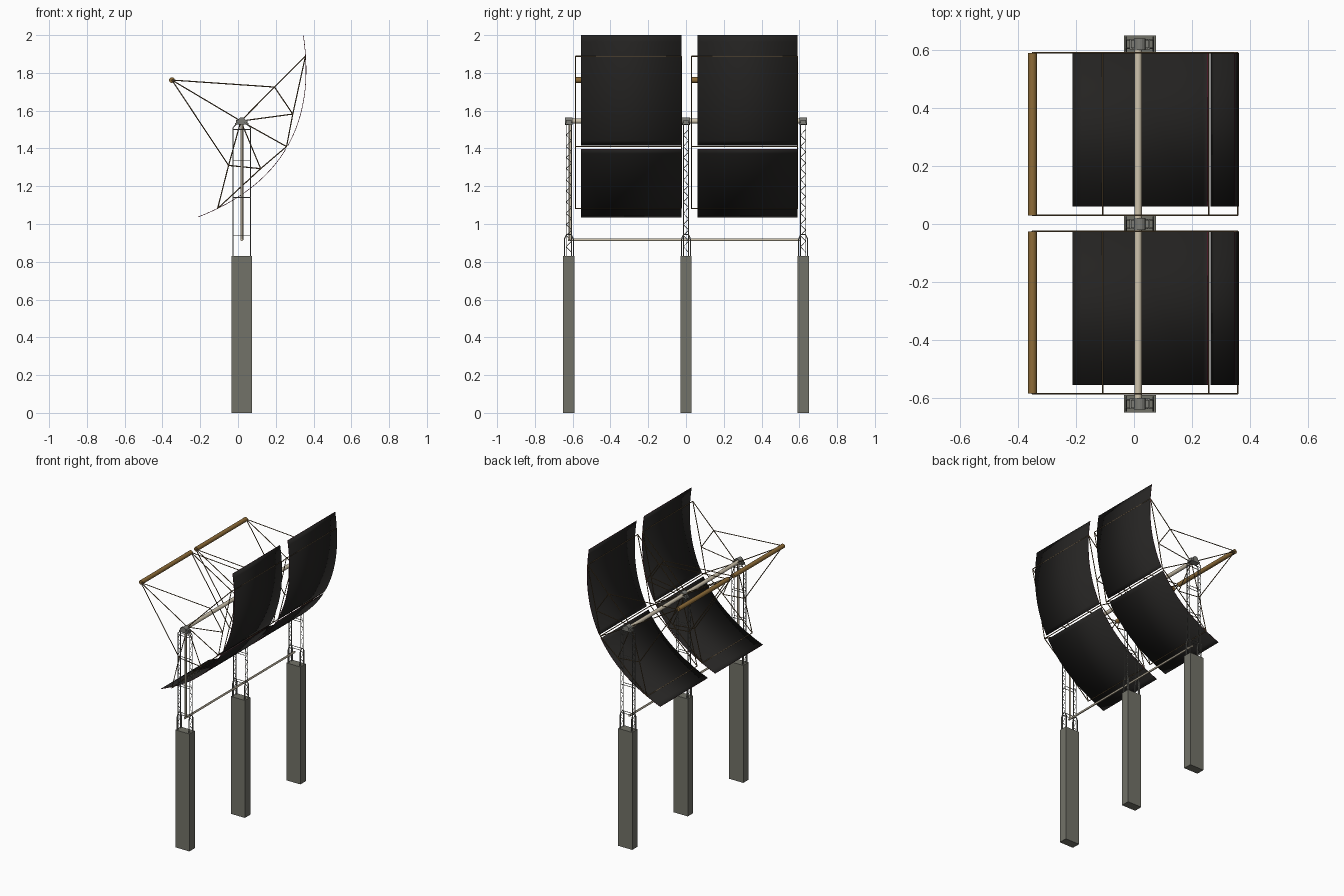
import bpy, bmesh, math
from mathutils import Vector, Matrix

if "Cube" in bpy.data.objects:
    bpy.data.objects.remove(bpy.data.objects["Cube"])


def material(name, rgb):
    m = bpy.data.materials.new(name)
    m.diffuse_color = (*rgb, 1)
    m.use_nodes = True
    m.node_tree.nodes["Principled BSDF"].inputs["Base Color"].default_value = m.diffuse_color
    return m


CONCRETE = material("concrete", (0.17, 0.17, 0.14))
STEEL = material("steel", (0.20, 0.20, 0.18))
BRONZE = material("bronze", (0.27, 0.15, 0.04))
FRAME = material("frame_brown", (0.14, 0.09, 0.04))
CREAM = material("cream", (0.62, 0.55, 0.42))
PANEL = material("mirror_dark", (0.018, 0.017, 0.016))
RIM = material("mirror_rim", (0.16, 0.02, 0.05))


def finish(bm, name, mat, smooth=False):
    me = bpy.data.meshes.new(name)
    bm.to_mesh(me)
    bm.free()
    me.materials.append(mat)
    ob = bpy.data.objects.new(name, me)
    bpy.context.collection.objects.link(ob)
    if smooth:
        for o in bpy.context.selected_objects:
            o.select_set(False)
        ob.select_set(True)
        bpy.context.view_layer.objects.active = ob
        bpy.ops.object.shade_smooth_by_angle()
    return ob


def rod(bm, a, b, r, sides=6):
    a, b = Vector(a), Vector(b)
    d = b - a
    mat = Matrix.Translation((a + b) / 2) @ d.to_track_quat('Z', 'Y').to_matrix().to_4x4()
    bmesh.ops.create_cone(bm, cap_ends=True, segments=sides, radius1=r, radius2=r,
                          depth=d.length, matrix=mat)


def box(bm, x0, x1, y0, y1, z0, z1):
    mat = Matrix.Translation(((x0 + x1) / 2, (y0 + y1) / 2, (z0 + z1) / 2)) \
        @ Matrix.Diagonal((x1 - x0, y1 - y0, z1 - z0, 1))
    bmesh.ops.create_cube(bm, size=1, matrix=mat)


CX = 0.02           # mast centre line
HUB_Z = 1.545       # tilt axis height

# Concrete posts, lattice masts and bearings
for i, y in enumerate((-0.62, 0.0, 0.62)):
    bm = bmesh.new()
    box(bm, CX - 0.055, CX + 0.055, y - 0.03, y + 0.03, 0, 0.83)
    finish(bm, f"concrete_post_{i}", CONCRETE)

    bm = bmesh.new()
    dx, dy = 0.046, 0.014
    levels = (0.94, 1.14, 1.335, 1.50)
    for sx in (-1, 1):
        x = CX + sx * dx
        for sy in (-1, 1):
            yy = y + sy * dy
            rod(bm, (x, yy, 0.83), (x, yy, 1.51), 0.0025)
            rod(bm, (x, yy, 1.51), (CX + sx * 0.024, yy, 1.535), 0.0025)
            # foot bracket with arched top
            rod(bm, (x, y + sy * 0.024, 0.83), (x, y + sy * 0.024, 0.92), 0.003)
            rod(bm, (x, y + sy * 0.024, 0.92), (x, y + sy * 0.012, 0.945), 0.003)
        rod(bm, (x, y - 0.012, 0.945), (x, y + 0.012, 0.945), 0.003)
        # zigzag lacing on the narrow sides
        n = 22
        for k in range(n):
            z0, z1 = (0.85 + (1.50 - 0.85) * j / n for j in (k, k + 1))
            s = 1 if k % 2 else -1
            rod(bm, (x, y - s * dy, z0), (x, y + s * dy, z1), 0.0017, 4)
    for z in levels:
        for sy in (-1, 1):
            rod(bm, (CX - dx, y + sy * dy, z), (CX + dx, y + sy * dy, z), 0.0022)
    finish(bm, f"lattice_mast_{i}", STEEL)

    bm = bmesh.new()
    box(bm, CX - 0.036, CX + 0.036, y - 0.018, y + 0.018, 1.526, 1.536)
    rod(bm, (CX, y - 0.02, HUB_Z), (CX, y + 0.02, HUB_Z), 0.020, 16)
    for s in (-1, 1):
        box(bm, CX + s * 0.025 - 0.006, CX + s * 0.025 + 0.006, y - 0.014, y + 0.014, 1.53, 1.55)
    finish(bm, f"axle_bearing_{i}", STEEL)

# Heat pipes: axle pipe, down pipe, return pipe
bm = bmesh.new()
for y0, y1 in ((-0.60, -0.02), (0.02, 0.60)):
    rod(bm, (0.014, y0, HUB_Z), (0.014, y1, HUB_Z), 0.013, 16)
finish(bm, "axle_pipe", CREAM, True)
bm = bmesh.new()
rod(bm, (CX, -0.614, 0.915), (CX, -0.614, HUB_Z), 0.008, 12)
finish(bm, "down_pipe", CREAM, True)
bm = bmesh.new()
rod(bm, (CX, -0.625, 0.917), (CX, 0.605, 0.917), 0.007, 12)
finish(bm, "return_pipe", CREAM, True)

# Truss side frame as (x, z) nodes and the bars joining them
N = dict(A=(-0.35, 1.762), B=(0.015, 1.545), C=(0.193, 1.725), D=(0.357, 1.888),
         E=(0.29, 1.582), F=(0.257, 1.41), G=(0.12, 1.293), H=(-0.108, 1.082), I=(-0.05, 1.31))
BARS = "AB AC AI BC BE BF BG BI CD CE DE EF FG GH GI HI".split()

# Parabolic trough: chord midpoint, chord direction, axis direction
MID, U, AX = Vector((0.067, 1.518)), Vector((0.5013, 0.8653)), Vector((-0.8653, 0.5013))
W, DEPTH = 0.556, 0.222


def curve(t):
    return MID + U * t - AX * DEPTH * (1 - (t / W) ** 2)


for b, oy in enumerate((0.0, 0.615)):
    y0, y1 = -0.585 + oy, -0.025 + oy
    bm = bmesh.new()
    for y in (y0, y1):
        for p, q in BARS:
            (px, pz), (qx, qz) = N[p], N[q]
            rod(bm, (px, y, pz), (qx, y, qz), 0.003)
    for k in "DFH":
        x, z = N[k]
        rod(bm, (x, y0, z), (x, y1, z), 0.003)
    finish(bm, f"truss_frame_{b}", FRAME)

    # receiver tube on the focal line
    bm = bmesh.new()
    rod(bm, (-0.35, y0, 1.762), (-0.35, y1, 1.762), 0.015, 16)
    finish(bm, f"receiver_tube_{b}", BRONZE, True)

    # lower and upper curved mirrors
    for part, t0, t1 in (("lower", -W, -0.012), ("upper", 0.012, W)):
        bm = bmesh.new()
        prev = None
        n = 20
        for k in range(n + 1):
            p = curve(t0 + (t1 - t0) * k / n)
            row = [bm.verts.new((p.x, y, p.y)) for y in (-0.555 + oy, -0.025 + oy)]
            if prev:
                bm.faces.new((prev[0], prev[1], row[1], row[0]))
            prev = row
        ob = finish(bm, f"{part}_mirror_{b}", PANEL, True)
        ob.data.materials.append(RIM)
        mod = ob.modifiers.new("thickness", 'SOLIDIFY')
        mod.thickness, mod.offset, mod.material_offset_rim = 0.003, 0, 1
